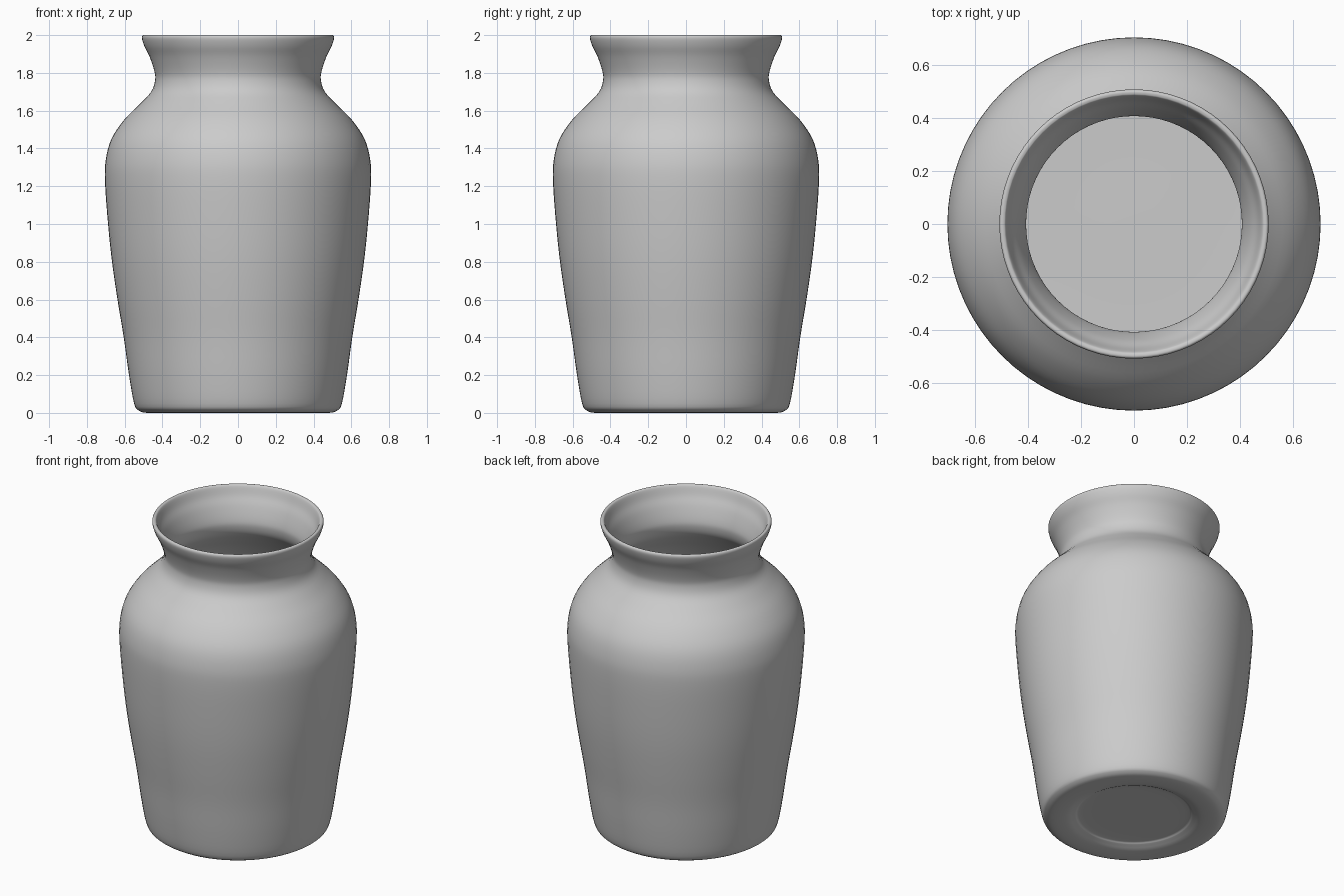
import bpy
import bmesh
from math import radians, tau
from mathutils import Matrix, Vector

cube = bpy.data.objects.get("Cube")
if cube:
    bpy.data.objects.remove(cube, do_unlink=True)

SEGMENTS = 72
WALL = 0.03

# Single glazed grey clay
clay = bpy.data.materials.new("light grey clay")
clay.use_nodes = True
clay.diffuse_color = (0.6, 0.6, 0.6, 1)
clay.node_tree.nodes["Principled BSDF"].inputs["Base Color"].default_value = (0.6, 0.6, 0.6, 1)


def smooth_path(points, steps=4):
    """Catmull-Rom curve through (radius, height) points."""
    pts = [Vector(p) for p in points]
    pts = [pts[0]] + pts + [pts[-1]]
    path = []
    for a, b, c, d in zip(pts, pts[1:], pts[2:], pts[3:]):
        for i in range(steps):
            t = i / steps
            path.append(b + (c - a) * t / 2
                        + (a * 2 - b * 5 + c * 4 - d) * t * t / 2
                        + (b * 3 - a - c * 3 + d) * t ** 3 / 2)
    return path + [pts[-1]]


def lathe(name, path, material):
    """Revolve a profile whose two ends lie on the axis."""
    bm = bmesh.new()
    verts = [bm.verts.new((r, 0, z)) for r, z in path]
    edges = [bm.edges.new(pair) for pair in zip(verts, verts[1:])]
    bmesh.ops.spin(bm, geom=verts + edges, cent=(0, 0, 0), axis=(0, 0, 1),
                   angle=tau, steps=SEGMENTS, use_merge=True)
    bmesh.ops.remove_doubles(bm, verts=bm.verts, dist=0.0005)
    bmesh.ops.recalc_face_normals(bm, faces=bm.faces)
    mesh = bpy.data.meshes.new(name)
    bm.to_mesh(mesh)
    bm.free()
    mesh.materials.append(material)
    obj = bpy.data.objects.new(name, mesh)
    bpy.context.collection.objects.link(obj)
    bpy.ops.object.select_all(action="DESELECT")
    obj.select_set(True)
    bpy.context.view_layer.objects.active = obj
    bpy.ops.object.shade_smooth_by_angle(angle=radians(50))
    return obj


# Shallow recessed base and foot ring
base = [(0, 0.03), (0.3, 0.03), (0.35, 0.02), (0.4, 0.004), (0.48, 0)]
# Outer wall from foot to shoulder, neck and flared lip
wall = [(0.525, 0.012), (0.55, 0.05), (0.577, 0.2), (0.605, 0.4), (0.638, 0.6),
        (0.667, 0.8), (0.688, 1.0), (0.704, 1.22), (0.7, 1.34), (0.67, 1.45),
        (0.604, 1.55), (0.52, 1.635), (0.46, 1.7), (0.439, 1.76), (0.443, 1.81),
        (0.468, 1.885), (0.495, 1.94), (0.508, 1.98)]
rim = [(0.505, 1.998), (0.493, 2.0), (0.483, 1.99)]
# Inner wall follows the outer one at constant thickness
inside = [(r - WALL, z) for r, z in reversed(wall[2:-1])]
floor = [(0.51, 0.08), (0.47, 0.06), (0, 0.06)]

lathe("vase", smooth_path(base + wall + rim + inside + floor), clay)
